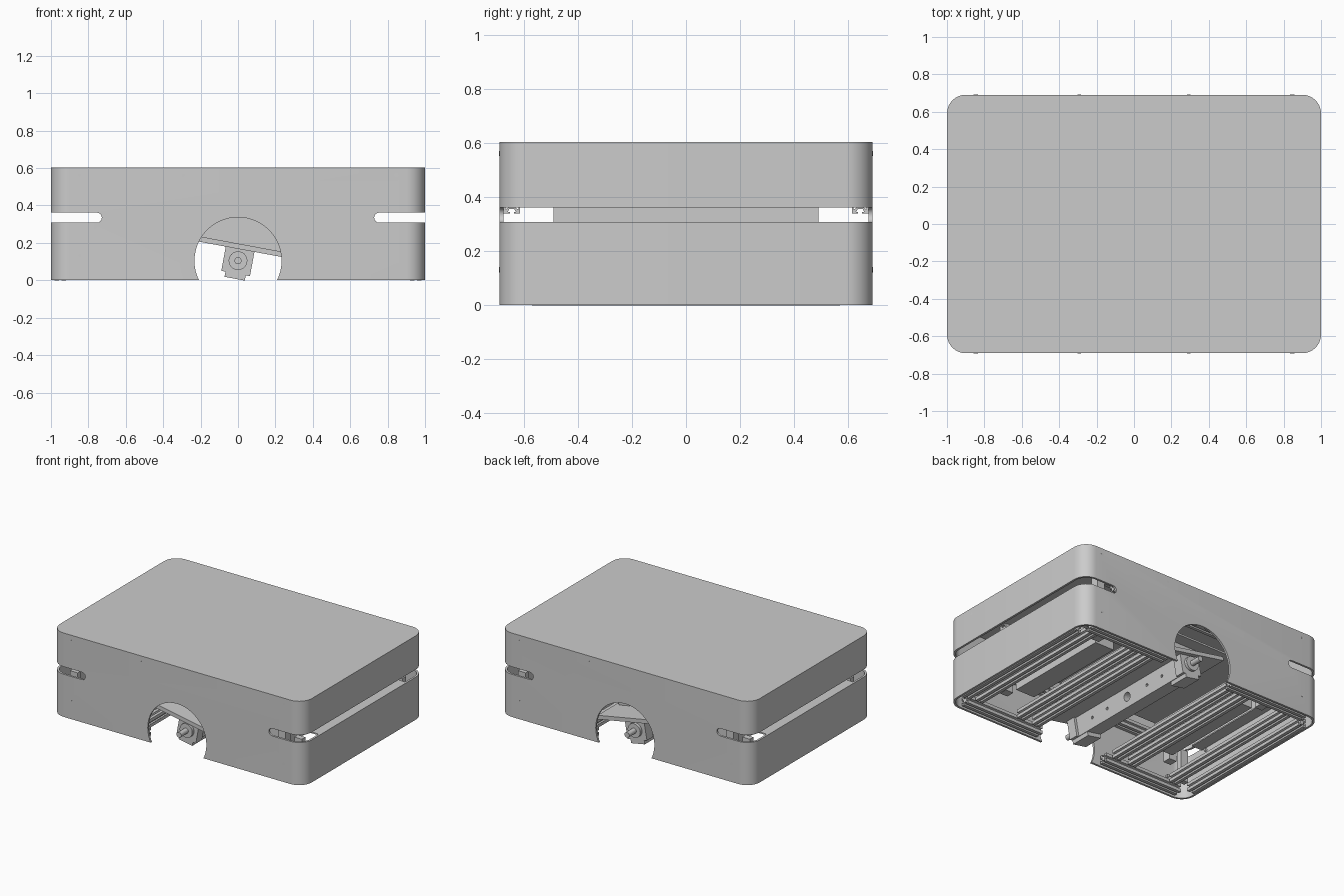
import bpy, bmesh
from math import pi, sin, cos, radians
from mathutils import Matrix, Vector

if "Cube" in bpy.data.objects:
    bpy.data.objects.remove(bpy.data.objects["Cube"])

PIVOT = Vector((0, 0, 0.105))
TILT = Matrix.Translation(PIVOT) @ Matrix.Rotation(radians(10.5), 4, 'Y')
I = Matrix.Identity(4)


def finish(name, bm, mat=I):
    bmesh.ops.recalc_face_normals(bm, faces=bm.faces)
    me = bpy.data.meshes.new(name)
    bm.to_mesh(me)
    bm.free()
    me.transform(mat)
    ob = bpy.data.objects.new(name, me)
    bpy.context.collection.objects.link(ob)
    return ob


def prism(name, pts, axis, a, b, mat=I):
    """Extrude a 2D outline along an axis from a to b."""
    put = {'x': lambda u, v: (a, u, v), 'y': lambda u, v: (u, a, v), 'z': lambda u, v: (u, v, a)}[axis]
    step = Vector([(b - a) * (axis == k) for k in 'xyz'])
    bm = bmesh.new()
    f = bm.faces.new([bm.verts.new(put(u, v)) for u, v in pts])
    r = bmesh.ops.extrude_face_region(bm, geom=[f])
    bmesh.ops.translate(bm, vec=step, verts=[v for v in r['geom'] if isinstance(v, bmesh.types.BMVert)])
    return finish(name, bm, mat)


def box(name, x, y, z, mat=I):
    return prism(name, [(x[0], y[0]), (x[1], y[0]), (x[1], y[1]), (x[0], y[1])], 'z', z[0], z[1], mat)


def circle(u, v, r, n=32):
    return [(u + r * cos(2 * pi * i / n), v + r * sin(2 * pi * i / n)) for i in range(n)]


def rounded(hx, hy, r, n=8):
    pts = []
    for q, (sx, sy) in enumerate([(1, 1), (-1, 1), (-1, -1), (1, -1)]):
        for i in range(n + 1):
            t = (q + i / n) * pi / 2
            pts.append((sx * (hx - r) + r * cos(t), sy * (hy - r) + r * sin(t)))
    return pts


def rail(name, axis, u, v, a, b, s=0.03):
    """Slotted square extrusion of half width s."""
    quarter = [(s, -s), (s, -.25 * s), (.8 * s, -.25 * s), (.8 * s, -.5 * s), (.45 * s, -.3 * s),
               (.45 * s, .3 * s), (.8 * s, .5 * s), (.8 * s, .25 * s), (s, .25 * s)]
    pts = []
    for k in range(4):
        c, d = round(cos(k * pi / 2)), round(sin(k * pi / 2))
        pts += [(u + p * c - q * d, v + p * d + q * c) for p, q in quarter]
    return prism(name, pts, axis, a, b)


def cut(target, cutters):
    for c in cutters:
        m = target.modifiers.new('cut', 'BOOLEAN')
        m.operation, m.solver, m.object = 'DIFFERENCE', 'EXACT', c
        bpy.context.view_layer.objects.active = target
        bpy.ops.object.modifier_apply(modifier=m.name)
        bpy.data.objects.remove(c)


# Outer shell with wheel arches and end slots
shell = prism('outer_shell', rounded(1, .691, .1), 'z', 0.002, .604)
W = .015
tools = [prism('cavity', rounded(1 - W, .691 - W, .1 - W), 'z', -.1, .604 - W),
         prism('arch', circle(0, .104, .233, 48), 'y', -1, 1)]
for s in (-1, 1):
    slot = [(s * (.755 - .027 * sin(pi * i / 8)), .335 + .027 * cos(pi * i / 8)) for i in range(9)]
    tools.append(prism('slot', slot + [(s * 1.2, .308), (s * 1.2, .362)], 'y', -1, 1))
cut(shell, tools)
bpy.ops.object.select_all(action='DESELECT')
shell.select_set(True)
bpy.context.view_layer.objects.active = shell
bpy.ops.object.shade_smooth_by_angle(angle=radians(30))

# Screws in all four walls
for s in (-1, 1):
    for e in (-1, 1):
        for x, z in [(.847, .562), (.293, .562), (.845, .132)]:
            prism('wall_screw', circle(s * x, z, .01, 12), 'y', e * .66, e * .6915)
        for z in (.562, .278):
            prism('end_screw', circle(e * .445, z, .01, 12), 'x', s * .97, s * 1.0)

# Frame, mirrored left and right
for s, side in ((-1, 'left'), (1, 'right')):
    rail(f'{side}_end_rail', 'y', s * .95, .03, -.56, .56)
    for x in (.82, .47, .34):
        rail(f'{side}_floor_rail', 'y', s * x, .06, -.585, .585)
    # Upper beam behind the slot
    box(f'{side}_upper_beam', sorted((s * .66, s * .72)), (-.49, .49), (.3, .37))
    # Shelf below the slot
    box(f'{side}_slot_shelf', sorted((s * .9, s * .984)), (-.49, .49), (.297, .306))
    box(f'{side}_battery_box', sorted((s * .51, s * .66)), (-.4, .4), (.1, .28))
    for e, end in ((-1, 'front'), (1, 'back')):
        rail(f'{side}_{end}_wall_rail', 'x', e * .63, .034, s * .27, s * .9)
        box(f'{side}_{end}_post', sorted((s * .66, s * .72)), sorted((e * .43, e * .49)), (.09, .57))
        box(f'{side}_{end}_corner_post', sorted((s * .86, s * .92)), sorted((e * .55, e * .59)), (.06, .29))

# Upper deck, long wall rails and top rails
box('upper_deck', (-.655, .655), (-.49, .49), (.352, .365))
for e, end in ((-1, 'front'), (1, 'back')):
    rail(f'{end}_upper_wall_rail', 'x', e * .645, .37, -.72, .72)
    rail(f'{end}_top_rail', 'x', e * .46, .558, -.72, .72)

# Tilting axle carrier (built level around the pivot, then tilted)
box('tilting_plate', (-.27, .27), (-.6, .6), (.062, .09), TILT)
box('suspension_housing', (-.24, .24), (-.4, .4), (.09, .24), TILT)
beam = box('axle_beam', (-.06, .06), (-.5, .5), (-.07, .062), TILT)
cut(beam, [prism('beam_hole', circle(y, 0, r, 20), 'x', -.2, .2, TILT)
           for y, r in ((0, .03), (-.35, .01), (-.2, .01), (.2, .01), (.35, .01))])
for e, end in ((-1, 'front'), (1, 'back')):
    box(f'{end}_bearing_block', (-.078, .078), sorted((e * .5, e * .57)), (-.07, .062), TILT)
    box(f'{end}_block_foot', (-.055, .055), sorted((e * .42, e * .57)), (-.098, -.07), TILT)
    prism(f'{end}_bearing_ring', circle(0, 0, .05), 'y', e * .57, e * .59, TILT)
    prism(f'{end}_shaft', circle(0, 0, .019, 24), 'y', e * .58, e * .67, TILT)
